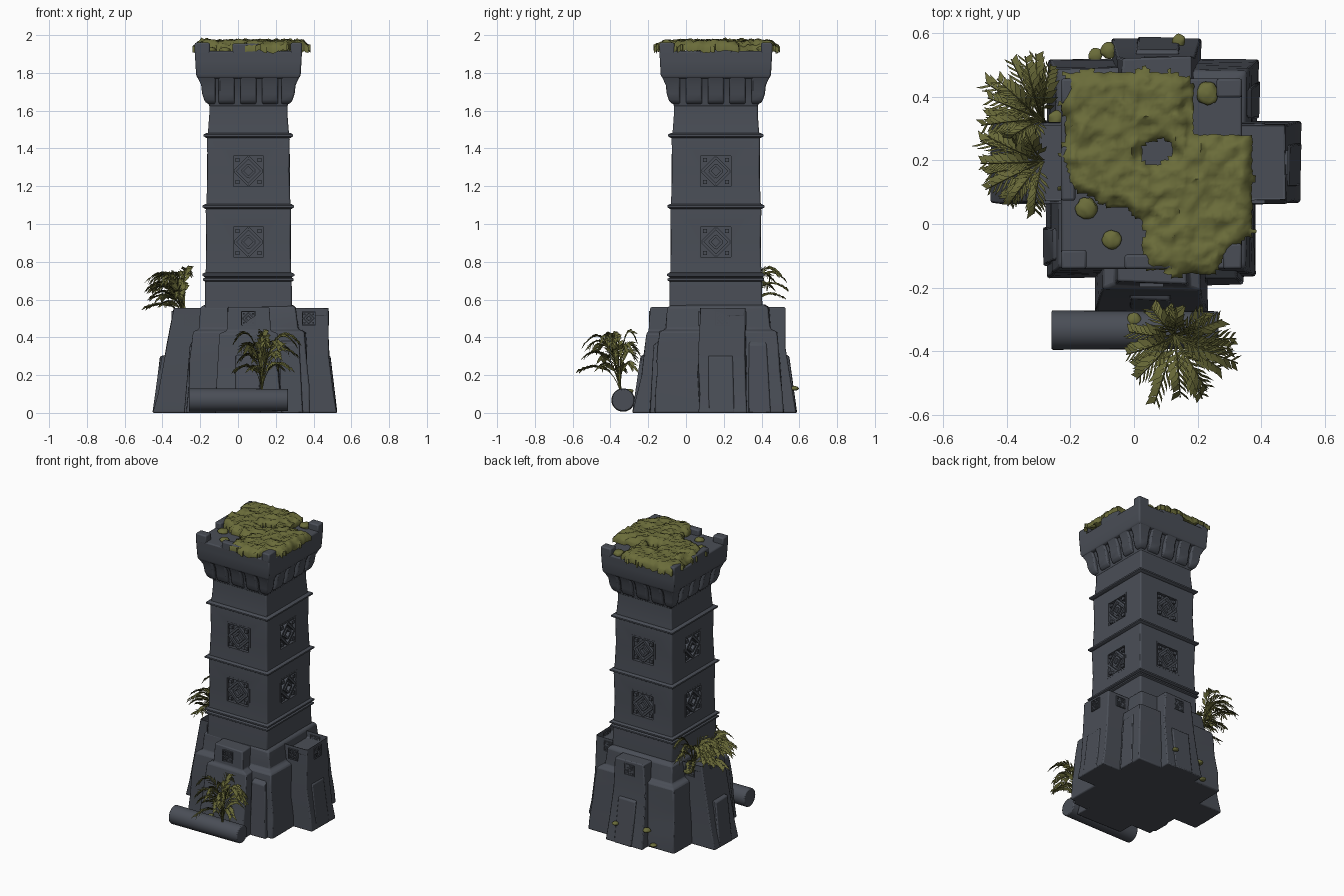
import bpy, bmesh, math, random
from mathutils import Vector, Matrix, noise

if "Cube" in bpy.data.objects:
    bpy.data.objects.remove(bpy.data.objects["Cube"])

random.seed(4)
CX, CY = 0.055, 0.158          # tower axis
DY = 0.015                     # tower is slightly deeper than wide


def material(name, col):
    m = bpy.data.materials.new(name)
    m.diffuse_color = (*col, 1)
    m.use_nodes = True
    m.node_tree.nodes["Principled BSDF"].inputs["Base Color"].default_value = m.diffuse_color
    return m


STONE = material("slate stone", (0.068, 0.076, 0.094))
MOSS = material("moss green", (0.145, 0.15, 0.042))
LEAF = material("leaf olive", (0.135, 0.137, 0.038))


def finish(name, bm, mat, smooth=35, bevel=0, wobble=0, cutter=None):
    if wobble:
        for v in bm.verts:
            n = noise.noise_vector(v.co * 6) * wobble
            v.co += Vector((n.x, n.y, 0))
    bmesh.ops.recalc_face_normals(bm, faces=bm.faces)
    me = bpy.data.meshes.new(name)
    bm.to_mesh(me)
    bm.free()
    me.materials.append(mat)
    ob = bpy.data.objects.new(name, me)
    bpy.context.collection.objects.link(ob)
    if bevel:
        b = ob.modifiers.new("worn edges", 'BEVEL')
        b.width, b.segments, b.limit_method = bevel, 2, 'ANGLE'
    if cutter:
        c = ob.modifiers.new("recesses", 'BOOLEAN')
        c.operation, c.solver, c.object = 'DIFFERENCE', 'EXACT', cutter
    if smooth:
        bpy.ops.object.select_all(action='DESELECT')
        ob.select_set(True)
        bpy.context.view_layer.objects.active = ob
        bpy.ops.object.shade_smooth_by_angle(angle=math.radians(smooth))
    return ob


def loft(bm, rects):
    """Stack of rectangles (z, x0, x1, y0, y1) joined into a closed block."""
    rings = [[bm.verts.new(p) for p in ((a, c, z), (b, c, z), (b, d, z), (a, d, z))]
             for z, a, b, c, d in rects]
    for r, s in zip(rings, rings[1:]):
        for i in range(4):
            bm.faces.new((r[i], r[(i + 1) % 4], s[(i + 1) % 4], s[i]))
    bm.faces.new(rings[0][::-1])
    return bm.faces.new(rings[-1])


def square(bm, levels, dy=0):
    """Block centred on the tower axis from (z, half width) levels."""
    return loft(bm, [(z, CX - h, CX + h, CY + dy - h - DY, CY + dy + h + DY) for z, h in levels])


def side(k):
    """Frame of tower side k: local x along the wall, -y outward."""
    return Matrix.Translation((CX, CY, 0)) @ Matrix.Rotation(k * math.pi / 2, 4, 'Z')


def extra(k):
    return DY if k % 2 == 0 else 0


# stepped base body
bm = bmesh.new()
square(bm, [(0, 0.33), (0.2, 0.315), (0.43, 0.298), (0.445, 0.265), (0.56, 0.25), (0.575, 0.225)], .015)
bmesh.ops.subdivide_edges(bm, edges=bm.edges, cuts=2, use_grid_fill=True)
finish("base_body", bm, STONE, bevel=0.008, wobble=0.012)

# buttresses: (side, [(z, outer distance, half width)], pocket in the top, sideways shift)
buttresses = [
    ("front", 0, [(0, .438, .175), (.2, .395, .165), (.42, .365, .155), (.435, .352, .115), (.56, .347, .11)], False, 0),
    ("right", 1, [(0, .472, .13), (.1, .45, .128), (.3, .425, .125), (.56, .42, .12)], True, .035),
    ("back", 2, [(0, .427, .14), (.14, .40, .13), (.35, .368, .12), (.56, .362, .11)], False, -.015),
    ("left", 3, [(0, .508, .13), (.1, .475, .128), (.37, .43, .125), (.56, .398, .12)], True, -.035)]
for name, k, levels, pocket, sh in buttresses:
    bm = bmesh.new()
    top = loft(bm, [(z, sh - w, sh + w, -o, -0.2) for z, o, w in levels])
    if pocket:
        bmesh.ops.inset_region(bm, faces=[top], thickness=0.022)
        bmesh.ops.translate(bm, verts=top.verts, vec=(0, 0, -0.05))
    # broken pilaster leaning on the buttress
    o = levels[0][1]
    loft(bm, [(0, sh - .075, sh + .06, -o, -.3), (.3, sh - .07, sh + .06, -o + .04, -.3), (.33, sh - .06, sh + .05, -.33, -.3)])
    bm.transform(side(k))
    finish(name + "_buttress", bm, STONE, bevel=0.007, wobble=0.012)

# narrow stone slabs beside the buttresses
for k in range(4):
    bm = bmesh.new()
    loft(bm, [(0, .17, .29, -.338 - extra(k), -.2), (.36, .17, .27, -.312 - extra(k), -.2), (.4, .18, .26, -.28, -.2)])
    bm.transform(side(k))
    finish(f"base_slab_{k}", bm, STONE, bevel=0.006, wobble=0.008)

# cutters for the panel recesses
PANELS = ((.905, .222), (1.28, .216))
bm = bmesh.new()
for k in range(4):
    for z, h in PANELS:
        bmesh.ops.create_cube(bm, size=1, matrix=side(k) @ Matrix.Translation((0, -h - extra(k) - .012, z))
                              @ Matrix.Diagonal((.16, .06, .17, 1)))
cutter = finish("panel_cutter", bm, STONE, smooth=0)
cutter.hide_render = True
cutter.hide_set(True)

# tapered shaft, gently pinched between its bands
bm = bmesh.new()
square(bm, [(.5, .232), (.71, .229), (.75, .226), (.9, .222), (1.07, .226), (1.12, .222),
            (1.28, .216), (1.45, .219), (1.5, .213), (1.58, .207), (1.68, .207)])
finish("shaft", bm, STONE, bevel=0.008, cutter=cutter)

for z, h in ((.705, .240), (.73, .243), (1.092, .242), (1.468, .237)):
    bm = bmesh.new()
    square(bm, [(z - .013, h - .015), (z - .004, h), (z + .006, h), (z + .014, h - .015)])
    finish("shaft_band", bm, STONE)


def bar(bm, M, cx, cz, length, thick, ang, depth):
    T = M @ Matrix.Translation((cx, 0, cz)) @ Matrix.Rotation(ang, 4, 'Y') @ Matrix.Diagonal((length, depth, thick, 1))
    bmesh.ops.create_cube(bm, size=1, matrix=T)


def ornament(bm, M, s, depth=.012):
    """Square frame with nested diamonds, s = half size."""
    for i in range(4):
        a = i * math.pi / 2
        c, sn = math.cos(a), math.sin(a)
        bar(bm, M, s * sn, s * c, 2.1 * s, .13 * s, a, depth)
        b = a + math.pi / 4
        for r, t in ((.6, .17), (.28, .16)):
            bar(bm, M, r * s * math.sin(b), r * s * math.cos(b), 2 * r * s, t * s, b, depth)
        bar(bm, M, .68 * s * math.copysign(1, math.sin(b)), .68 * s * math.copysign(1, math.cos(b)),
            .25 * s, .25 * s, 0, depth)


# carved panels on each side
for k in range(4):
    bm = bmesh.new()
    for z, h in PANELS:
        ornament(bm, side(k) @ Matrix.Translation((0, -h - extra(k) + .008, z)), .086, .022)
    ornament(bm, side(k) @ Matrix.Translation((buttresses[k][4], -buttresses[k][2][-1][1] - .002, .5)), .036)
    finish(f"carved_panels_{k}", bm, STONE, smooth=0)
bm = bmesh.new()
for x in (-.25, .375):
    for y in (CY - .088, CY + .157):
        ornament(bm, Matrix.Translation((x, y, .5)), .034)
finish("buttress_ornaments", bm, STONE, smooth=0)

# corbels under the crown
bm = bmesh.new()
square(bm, [(1.62, .207), (1.66, .216), (1.72, .225), (1.79, .26)])
prof = [(1.635, .215), (1.65, .232), (1.69, .245), (1.735, .25), (1.79, .275)]
for k in range(4):
    n = len(bm.verts)
    for x in (-.115, 0, .115):
        loft(bm, [(z, x - .042, x + .042, -o - extra(k), -.18) for z, o in prof])
    d = extra(k + 1)
    loft(bm, [(z, .175 + d, o + d, -o - extra(k), -.175 - extra(k)) for z, o in prof])
    bm.verts.ensure_lookup_table()
    bmesh.ops.transform(bm, matrix=side(k), verts=bm.verts[n:])
finish("corbels", bm, STONE, bevel=0.008)

# crown block with low merlons
bm = bmesh.new()
square(bm, [(1.77, .268), (1.79, .277), (1.86, .281), (1.915, .284)])
finish("crown", bm, STONE, bevel=0.008)
bm = bmesh.new()
for k in range(4):
    e, d = .284 + extra(k), .284 + extra(k + 1)
    n = len(bm.verts)
    for x0, x1, y1, z1 in ((-d, -d + .08, -e + .06, 1.96), (-.085, .085, -e + .045, 1.955)):
        loft(bm, [(1.9, x0, x1, -e, y1), (z1, x0, x1, -e, y1)])
    bm.verts.ensure_lookup_table()
    bmesh.ops.transform(bm, matrix=side(k), verts=bm.verts[n:])
finish("merlons", bm, STONE, bevel=0.008)


def moss_at(x, y):
    """How far inside the moss patch a point is (negative outside)."""
    a = min(x + .235, .19 - x, .485 - y, y - .06 + .4 * (x + .1))
    b = min(x - .03, .38 - x, .29 - y, y + .16, (y + .155) * .9 + .265 - x)
    hole = math.hypot(x - .075, y - .225) - .033
    return min(max(a, b), hole) + .022 * noise.noise((x * 16, y * 16, 3))


# moss blanket on the crown
bm = bmesh.new()
S, NX, NY = .0115, 57, 60
grid = {}
for i in range(NX):
    for j in range(NY):
        x, y = -.25 + i * S, -.18 + j * S
        m = moss_at(x, y)
        if m > 0:
            z = 1.937 + .032 * min(1, m / .04) + .014 * noise.noise((x * 22, y * 22, 0)) + .01 * noise.noise((x * 60, y * 60, 5))
            grid[i, j] = bm.verts.new((x + random.uniform(-.003, .003), y + random.uniform(-.003, .003), z + random.uniform(-.003, .004)))
for i, j in grid:
    q = [grid.get(p) for p in ((i, j), (i + 1, j), (i + 1, j + 1), (i, j + 1))]
    if all(q):
        bm.faces.new(q)
edge = [e for e in bm.edges if e.is_boundary]
skirt = bmesh.ops.extrude_edge_only(bm, edges=edge)["geom"]
bmesh.ops.translate(bm, verts=[v for v in skirt if isinstance(v, bmesh.types.BMVert)], vec=(0, 0, -.03))
bmesh.ops.delete(bm, geom=[v for v in bm.verts if not v.link_faces], context='VERTS')
finish("crown_moss", bm, MOSS, smooth=75)

# small moss tufts on crown, base and ground line
for x, y, z, r in ((-.15, .05, 1.92, .034), (-.07, -.05, 1.92, .03), (.23, .41, 1.925, .036), (.32, -.02, 1.95, .018),
                   (-.08, .545, .13, .026), (.14, .575, .13, .022), (-.245, .33, .5, .026), (-.12, .53, .03, .022),
                   (.0, -.3, .115, .022)):
    bm = bmesh.new()
    bmesh.ops.create_icosphere(bm, subdivisions=3, radius=r)
    for v in bm.verts:
        v.co *= 1 + .2 * noise.noise(v.co * 50 + Vector((x, y, z)) * 9)
        v.co.z *= .55
    bm.transform(Matrix.Translation((x, y, z)))
    finish("moss_tuft", bm, MOSS, smooth=75)

# fallen column drum
bm = bmesh.new()
bmesh.ops.create_cone(bm, cap_ends=True, segments=28, radius1=.062, radius2=.059, depth=.525,
                      matrix=Matrix.Translation((.003, -.333, .068)) @ Matrix.Rotation(math.pi / 2, 4, 'Y'))
finish("fallen_column", bm, STONE, bevel=0.006)


def frond(bm, root, ang, reach, height, lean):
    """Arching stem with paired pointed leaflets."""
    d = Vector((math.cos(ang), math.sin(ang), 0))
    s = Vector((-d.y, d.x, 0))
    P = lambda t: root + lean * t + d * reach * t ** 1.5 + Vector((0, 0, height * (2.7 * t - 1.9 * t * t)))
    N = 12
    for i in range(N):
        a, b = P(i / N), P((i + 1) / N)
        w = .005 * (1 - .6 * i / N)
        up = Vector((0, 0, w))
        vs = [bm.verts.new(p) for p in (a - s * w, a + up, a + s * w, b + s * w, b + up, b - s * w)]
        bm.faces.new((vs[0], vs[1], vs[4], vs[5]))
        bm.faces.new((vs[1], vs[2], vs[3], vs[4]))
        if i >= 4:
            L = (.078 - .004 * (i - 4)) * random.uniform(.75, 1.15)
            f = (b - a).normalized()
            for sg in (-1, 1):
                out = (s * sg * .5 + f * .85).normalized()
                tip = a + out * L - Vector((0, 0, .2 * L))
                mid = a + out * L * .45
                q = [bm.verts.new(p) for p in (a, mid - s * .009 - f * .006, tip, mid + s * .009 + f * .006 + Vector((0, 0, .006)))]
                bm.faces.new(q)


def plant(name, root, angles, reach, height, lean):
    bm = bmesh.new()
    for i, a in enumerate(angles):
        low = (1, .72, .9, .5)[i % 4]
        frond(bm, Vector(root), math.radians(a + random.uniform(-10, 10)), reach * random.uniform(.75, 1.1),
              height * low * random.uniform(.9, 1.05), Vector(lean))
    finish(name, bm, LEAF, smooth=0)


plant("front_fern", (.125, -.345, .1), range(0, 360, 22), .175, .33, (.02, -.06, 0))
plant("left_fern_back", (-.28, .32, .5), range(60, 270, 19), .145, .27, (-.06, .06, 0))
plant("left_fern_front", (-.28, .2, .47), range(90, 300, 21), .145, .25, (-.07, -.02, 0))
